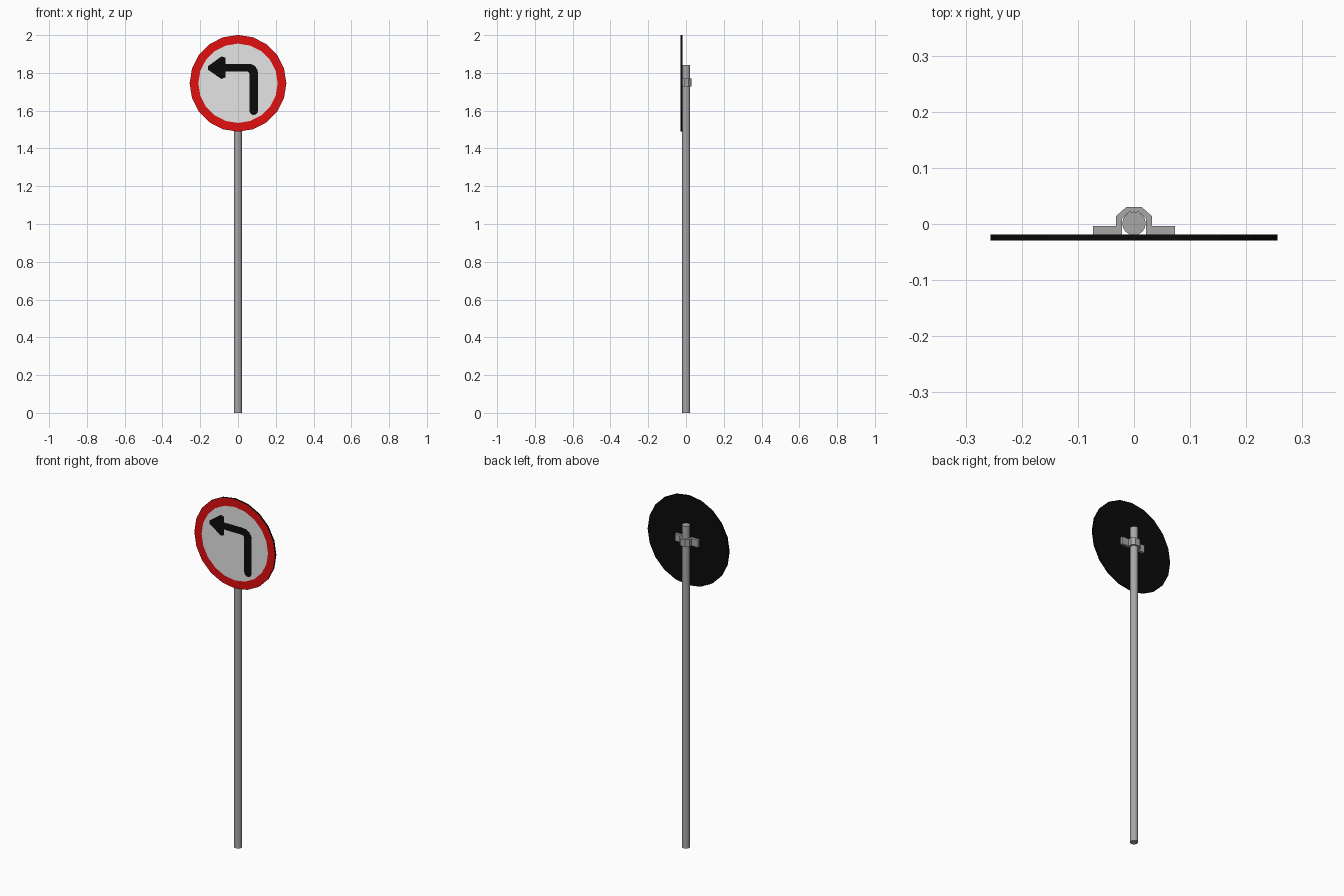
import bpy, bmesh, math
from mathutils import Vector

if "Cube" in bpy.data.objects:
    bpy.data.objects.remove(bpy.data.objects["Cube"])


def material(name, r, g, b):
    m = bpy.data.materials.new(name)
    m.diffuse_color = (r, g, b, 1)
    m.use_nodes = True
    m.node_tree.nodes["Principled BSDF"].inputs["Base Color"].default_value = m.diffuse_color
    return m


GREY = material("galvanised grey", 0.39, 0.39, 0.39)
BLACK = material("black", 0.003, 0.003, 0.003)
RED = material("red", 0.75, 0.005, 0.005)
WHITE = material("white", 0.78, 0.78, 0.78)


def prism(name, points, offset, mats):
    """Solid made by sweeping a closed outline of 3D points along offset."""
    bm = bmesh.new()
    base = bm.faces.new([bm.verts.new(p) for p in points])
    ext = bmesh.ops.extrude_face_region(bm, geom=[base], use_keep_orig=True)
    moved = [v for v in ext["geom"] if isinstance(v, bmesh.types.BMVert)]
    bmesh.ops.translate(bm, verts=moved, vec=Vector(offset))
    bmesh.ops.recalc_face_normals(bm, faces=bm.faces)
    return finish(name, bm, mats)


def finish(name, bm, mats):
    me = bpy.data.meshes.new(name)
    bm.to_mesh(me)
    bm.free()
    for m in mats:
        me.materials.append(m)
    ob = bpy.data.objects.new(name, me)
    bpy.context.collection.objects.link(ob)
    return ob


def arc(cx, cy, r, start, end, n):
    return [(cx + r * math.cos(math.radians(start + (end - start) * i / n)),
             cy + r * math.sin(math.radians(start + (end - start) * i / n)))
            for i in range(n + 1)]


# Pole
POLE_Y, POLE_R = 0.001, 0.021
ring = arc(0, POLE_Y, POLE_R, 0, 360, 16)[:-1]
pole = prism("pole", [(x, y, 0) for x, y in ring], (0, 0, 1.843), [GREY])
bpy.context.view_layer.objects.active = pole
pole.select_set(True)
bpy.ops.object.shade_smooth_by_angle(angle=math.radians(30))

# Round sign plate: black back and rim, red border and white field on the front
CZ, R, FRONT, BACK = 1.745, 0.256, -0.029, -0.019
SIDES = 20
bm = bmesh.new()
loops = []
for radius, y in ((R, BACK), (R, FRONT), (0.210, FRONT)):
    pts = arc(0, CZ, radius, 0, 360, SIDES)[:-1]
    loops.append([bm.verts.new((x, y, z)) for x, z in pts])
for a, b, mat in ((loops[0], loops[1], 0), (loops[1], loops[2], 1)):
    for i in range(SIDES):
        j = (i + 1) % SIDES
        bm.faces.new((a[i], a[j], b[j], b[i])).material_index = mat
bm.faces.new(loops[0]).material_index = 0
bm.faces.new(loops[2]).material_index = 2
bmesh.ops.recalc_face_normals(bm, faces=bm.faces)
finish("sign_plate", bm, [BLACK, RED, WHITE])

# Left turn arrow: thin painted plate with a rounded bend
outline = [(-0.158, 1.816), (-0.088, 1.768), (-0.067, 1.776), (-0.067, 1.808)]
outline += arc(0.046, 1.794, 0.014, 90, 0, 3)              # inner bend
outline += arc(0.083, 1.600, 0.023, 180, 360, 6)           # shaft foot
outline += arc(0.056, 1.798, 0.050, 0, 90, 5)              # outer bend
outline += [(-0.067, 1.848), (-0.067, 1.880), (-0.088, 1.887), (-0.158, 1.836)]
prism("turn_arrow", [(x, FRONT, z) for x, z in outline], (0, -0.0008, 0), [BLACK])

# Clamp bracket: wings against the plate and a faceted band around the pole
half = [(0.014, 0.030), (0.032, 0.014), (0.032, -0.004), (0.073, -0.004),
        (0.073, BACK), (0.021, BACK), (0.021, 0.010), (0.009, 0.021)]
profile = half + [(-x, y) for x, y in reversed(half)]
prism("clamp_bracket", [(x, y, 1.729) for x, y in profile], (0, 0, 0.042), [GREY])
